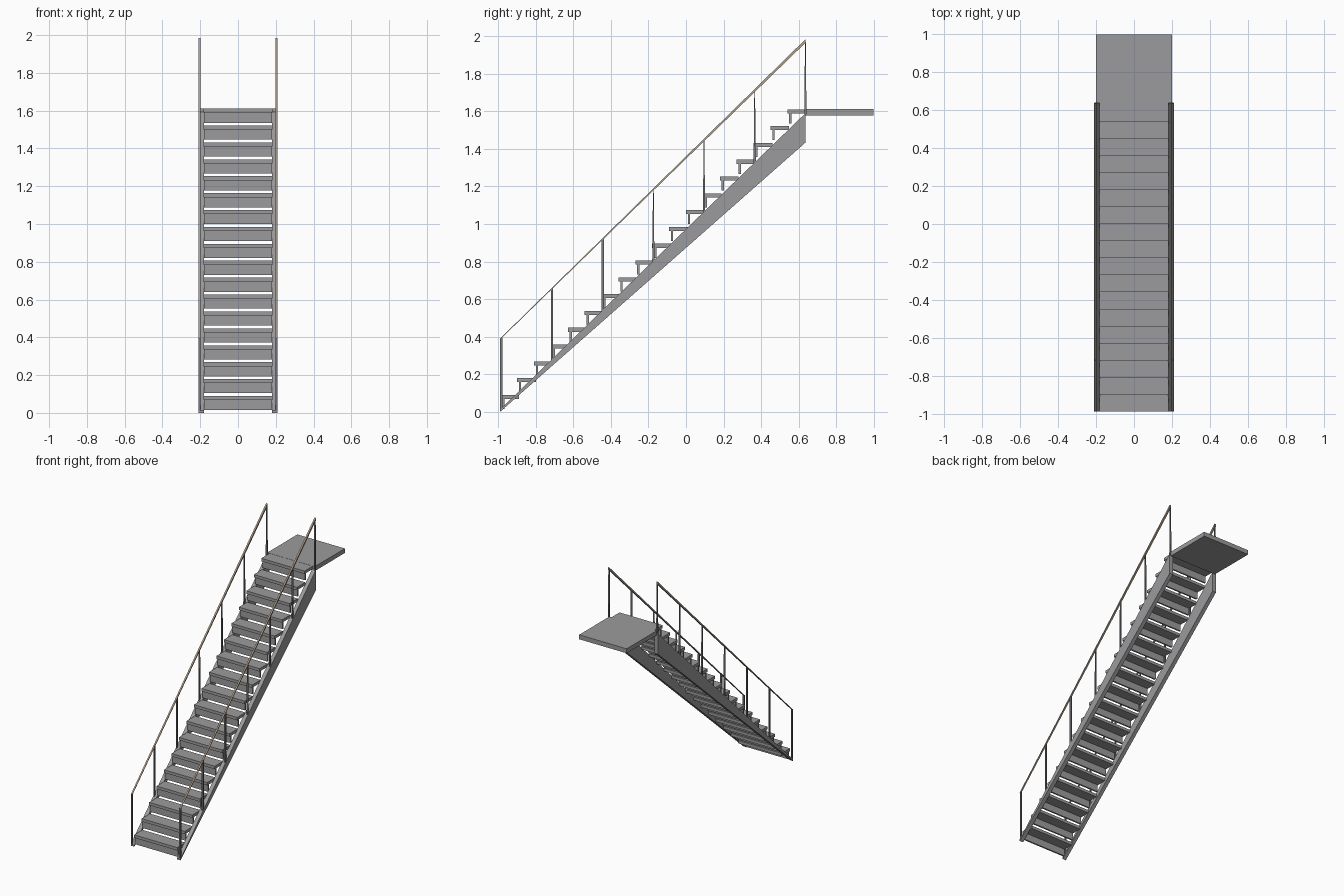
import bpy

cube = bpy.data.objects.get("Cube")
if cube:
    bpy.data.objects.remove(cube, do_unlink=True)


def material(name, rgb):
    m = bpy.data.materials.new(name)
    m.use_nodes = True
    color = (*rgb, 1.0)
    m.diffuse_color = color
    m.node_tree.nodes["Principled BSDF"].inputs["Base Color"].default_value = color
    return m


GREY = material("concrete grey", (0.33, 0.33, 0.34))
STEEL = material("dark steel", (0.2, 0.2, 0.21))
WOOD = material("rail wood", (0.45, 0.36, 0.27))


def prism(name, profile, x0, x1, mat):
    """Extrude a closed (y, z) profile from x0 to x1."""
    n = len(profile)
    verts = [(x, y, z) for x in (x0, x1) for y, z in profile]
    faces = [tuple(range(n))[::-1], tuple(range(n, 2 * n))]
    faces += [(i, (i + 1) % n, (i + 1) % n + n, i + n) for i in range(n)]
    mesh = bpy.data.meshes.new(name)
    mesh.from_pydata(verts, [], faces)
    mesh.materials.append(mat)
    obj = bpy.data.objects.new(name, mesh)
    bpy.context.collection.objects.link(obj)
    return obj


def block(name, y0, y1, z0, z1, half, mat):
    return prism(name, [(y0, z0), (y1, z0), (y1, z1), (y0, z1)], -half, half, mat)


FRONT, END = -0.99, 0.638
RUN, RISE, STEPS = 0.09, 0.0895, 18


def slope(y, low, high):
    """Height at y on a line climbing from the foot to the landing."""
    return low + (high - low) * (y - FRONT) / (END - FRONT)


# Treads with a short riser plate below each nose
for i in range(STEPS):
    y = FRONT + i * RUN
    top = (i + 1) * RISE
    block(f"tread_{i + 1}", y, y + 0.1, top - 0.022, top, 0.182, GREY)
    block(f"riser_{i + 1}", y + 0.01, y + 0.022, top - 0.075, top - 0.022, 0.18, GREY)

# Landing slab
block("landing", END, 1.0, 1.578, 1.612, 0.2, GREY)

for side, s in (("left", 1), ("right", -1)):
    def sided(name, profile, inner, outer, mat):
        prism(f"{side}_{name}", profile, *sorted((s * inner, s * outer)), mat)

    # Stringer, deepening towards the landing
    sided("stringer", [(FRONT, 0), (END, 1.435), (END, 1.592), (FRONT, 0.012)],
          0.18, 0.21, GREY)

    # Slim posts standing on the stringer
    for i in range(7):
        y = FRONT + 0.006 + i * 0.27
        foot, head = slope(y, 0.005, 1.585), slope(y, 0.388, 1.972)
        w, t = 0.006, 0.006 if i < 3 else 0.002
        sided(f"post_{i + 1}", [(y - w, foot), (y + w, foot), (y + t, head), (y - t, head)],
              0.198, 0.208, STEEL)

    # Handrail, thinning towards the foot
    sided("handrail", [(FRONT, 0.385), (END, 1.967), (END, 1.986), (FRONT, 0.39)],
          0.198, 0.21, WOOD)
